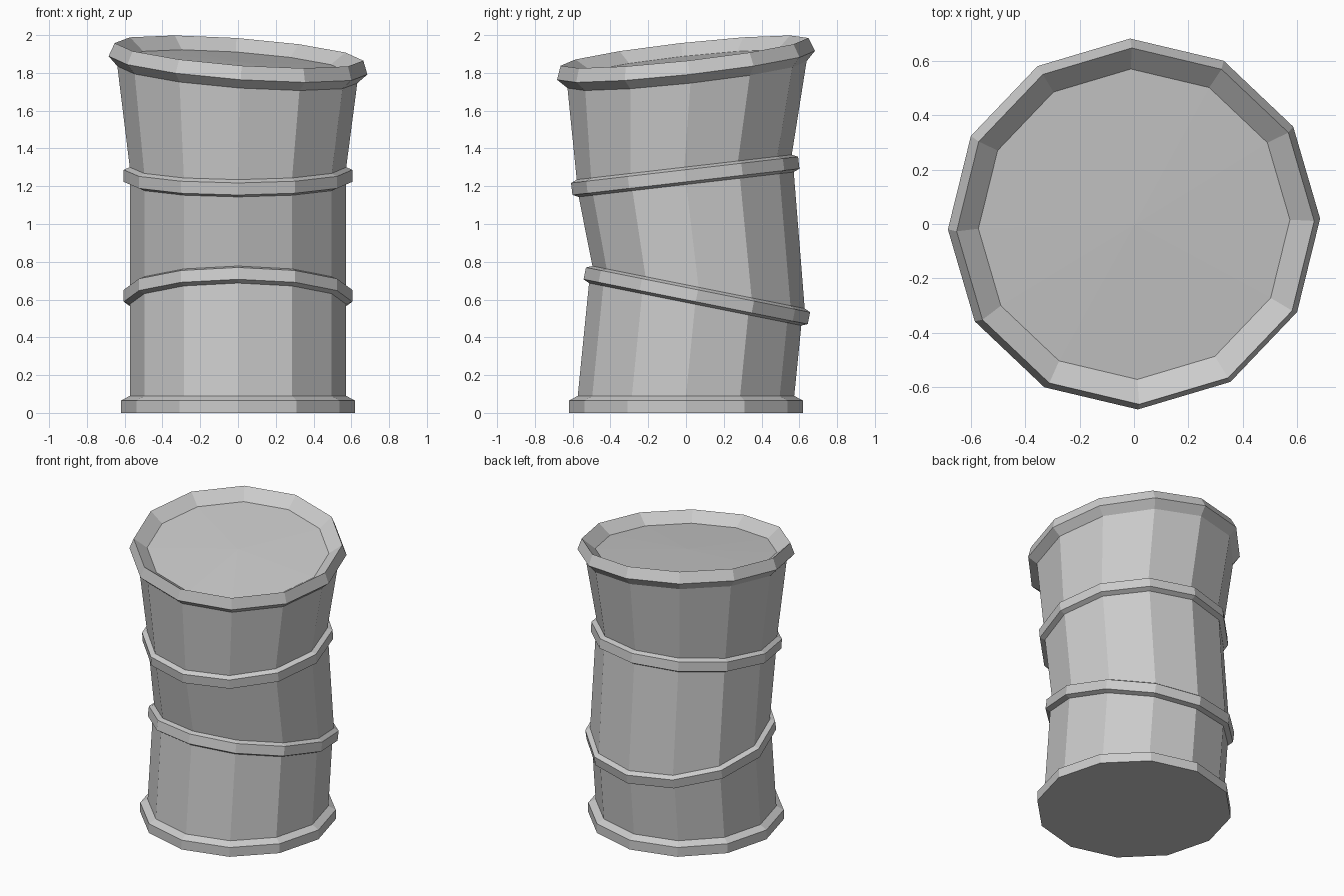
import bpy, bmesh
from math import radians, sin, cos, pi
from mathutils import Matrix, Vector

if "Cube" in bpy.data.objects:
    bpy.data.objects.remove(bpy.data.objects["Cube"])

SIDES = 12


def station(y, z, tilt_x=0, tilt_y=0, twist=0):
    """Frame of a (possibly tilted) cross-section of the bent drum."""
    return (Matrix.Translation((0, y, z))
            @ Matrix.Rotation(radians(tilt_x), 4, 'X')
            @ Matrix.Rotation(radians(tilt_y), 4, 'Y')
            @ Matrix.Rotation(radians(twist), 4, 'Z'))


def loft(name, rings, bottom=False, peak=None):
    """Skin a list of (frame, radius, height) rings, bottom to top."""
    bm = bmesh.new()
    loops = [[bm.verts.new(f @ Vector((r * cos(2 * pi * i / SIDES),
                                       r * sin(2 * pi * i / SIDES), h)))
              for i in range(SIDES)] for f, r, h in rings]
    for a, b in zip(loops, loops[1:]):
        for i in range(SIDES):
            j = (i + 1) % SIDES
            bm.faces.new((a[i], a[j], b[j], b[i]))
    if bottom:
        bm.faces.new(loops[0][::-1])
    if peak is not None:
        top, c = loops[-1], bm.verts.new(rings[-1][0] @ Vector((0, 0, peak)))
        for i in range(SIDES):
            bm.faces.new((top[i], top[(i + 1) % SIDES], c))
    me = bpy.data.meshes.new(name)
    bm.to_mesh(me)
    bm.free()
    ob = bpy.data.objects.new(name, me)
    bpy.context.collection.objects.link(ob)
    return ob


R = 0.573
base = station(0, 0)
low = station(0.0575, 0.62, -11.3)
high = station(-0.004, 1.255, 6.6)
rim = station(0, 1.84, 6.3, 4.2, 1.2)

# Hoop cross-section as (radius, height)
hoop = [(R, -0.046), (0.605, -0.032), (0.605, 0.032), (R, 0.046)]

# Foot ring with closed bottom
loft("foot_ring", [(base, 0.62, 0), (base, 0.62, 0.065), (base, R, 0.09)], bottom=True)

# Dented wall sections between the hoops
loft("lower_wall", [(base, R, 0.09), (low, *hoop[0])])
loft("middle_wall", [(low, *hoop[-1]), (high, *hoop[0])])
loft("upper_wall", [(high, *hoop[-1]), (rim, 0.637, -0.05)])

# Tilted hoops
for name, frame in (("lower_hoop", low), ("upper_hoop", high)):
    loft(name, [(frame, r, h) for r, h in hoop])

# Flared rim with slightly domed sunken lid
loft("rim_and_lid", [(rim, r, h) for r, h in
                     [(0.637, -0.05), (0.687, 0), (0.66, 0.072), (0.575, 0.007)]],
     peak=0.018)
